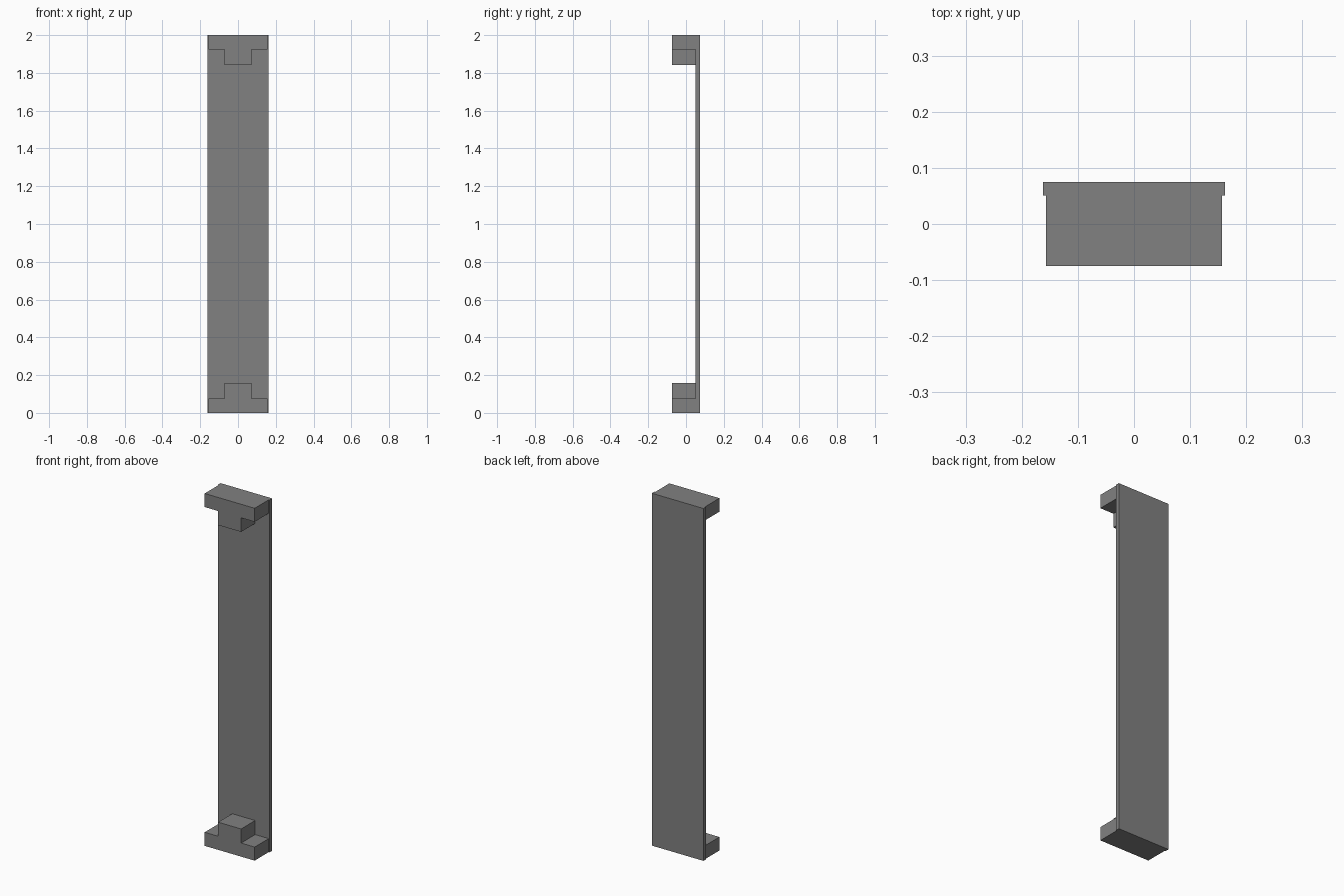
import bpy
import bmesh

if "Cube" in bpy.data.objects:
    bpy.data.objects.remove(bpy.data.objects["Cube"])

grey = bpy.data.materials.new("mid grey")
grey.diffuse_color = (0.22, 0.22, 0.22, 1)
grey.use_nodes = True
grey.node_tree.nodes["Principled BSDF"].inputs["Base Color"].default_value = grey.diffuse_color


def extrude_profile(name, points, y_front, y_back):
    """Solid made from an (x, z) outline pushed from y_front to y_back."""
    bm = bmesh.new()
    face = bm.faces.new([bm.verts.new((x, y_front, z)) for x, z in points])
    result = bmesh.ops.extrude_face_region(bm, geom=[face])
    moved = [v for v in result["geom"] if isinstance(v, bmesh.types.BMVert)]
    bmesh.ops.translate(bm, verts=moved, vec=(0, y_back - y_front, 0))
    bmesh.ops.recalc_face_normals(bm, faces=bm.faces)
    mesh = bpy.data.meshes.new(name)
    bm.to_mesh(mesh)
    bm.free()
    mesh.materials.append(grey)
    obj = bpy.data.objects.new(name, mesh)
    bpy.context.collection.objects.link(obj)
    return obj


# Tall flat back panel
extrude_profile("back_panel",
                [(-0.162, 0), (0.162, 0), (0.162, 2), (-0.162, 2)],
                0.051, 0.075)

# Stepped end blocks, the upper one mirrored from the lower one
half = [(0.157, 0), (0.157, 0.077), (0.072, 0.077), (0.072, 0.157)]
outline = half + [(-x, z) for x, z in reversed(half)]
extrude_profile("bottom_block", outline, -0.075, 0.051)
extrude_profile("top_block", [(x, 2 - z) for x, z in outline], -0.075, 0.051)
